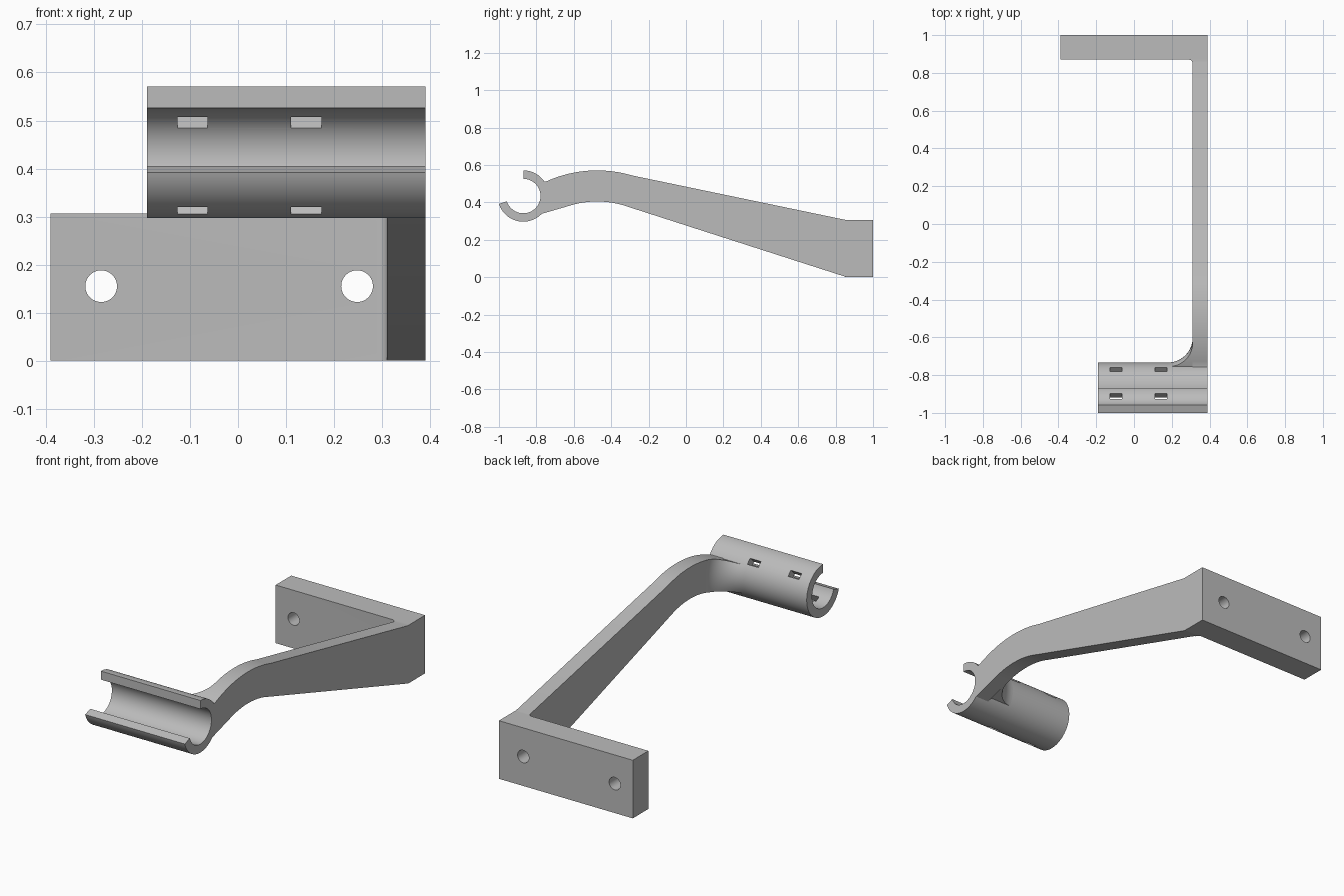
import bpy, bmesh
from math import sin, cos, radians
from mathutils import Vector, Matrix

cube = bpy.data.objects.get("Cube")
if cube:
    bpy.data.objects.remove(cube, do_unlink=True)

grey = bpy.data.materials.new("plain grey")
grey.use_nodes = True
grey.diffuse_color = (0.5, 0.5, 0.5, 1)
grey.node_tree.nodes["Principled BSDF"].inputs["Base Color"].default_value = (0.5, 0.5, 0.5, 1)

CY, CZ = -0.87, 0.434          # clip axis
R_OUT, R_IN = 0.137, 0.092
ARM_IN, ARM_OUT = 0.31, 0.39   # arm faces along x


def finish(name, bm):
    bmesh.ops.recalc_face_normals(bm, faces=bm.faces)
    mesh = bpy.data.meshes.new(name)
    bm.to_mesh(mesh)
    bm.free()
    mesh.materials.append(grey)
    ob = bpy.data.objects.new(name, mesh)
    bpy.context.collection.objects.link(ob)
    return ob


def prism(name, pts, axis, lo, hi):
    """Extrude a 2D outline along x (points are y, z) or z (points are x, y)."""
    bm = bmesh.new()
    place = (lambda p, t: (t, *p)) if axis == "x" else (lambda p, t: (*p, t))
    face = bm.faces.new([bm.verts.new(place(p, lo)) for p in pts])
    new = bmesh.ops.extrude_face_region(bm, geom=[face])["geom"]
    shift = Vector(place((0, 0), hi - lo))
    bmesh.ops.translate(bm, vec=shift, verts=[v for v in new if isinstance(v, bmesh.types.BMVert)])
    return finish(name, bm)


def arc(cx, cy, r, a0, a1, n):
    angles = [radians(a0 + (a1 - a0) * i / n) for i in range(n + 1)]
    return [(cx + r * cos(a), cy + r * sin(a)) for a in angles]


def boolean(ob, cutter, operation):
    cutter.hide_render = True
    mod = ob.modifiers.new("cut", "BOOLEAN")
    mod.operation, mod.object, mod.solver = operation, cutter, "EXACT"
    bpy.context.view_layer.objects.active = ob
    bpy.ops.object.modifier_apply(modifier=mod.name)
    bpy.data.objects.remove(cutter, do_unlink=True)


def arm_outline(r):
    """Side outline of the arm, its front end hugging radius r of the clip."""
    top = arc(-0.475, -0.089, 0.66, 73.5, 114.5, 20)
    front = arc(CY, CZ, r, 34, -44, 16)
    under = arc(-0.475, -0.089, 0.494, 108, 70, 16)
    return [(0.87, 0), (0.87, 0.306), (0.855, 0.306)] + top + front + under + [(0.86, 0)]


# Wall plate with a small inner fillet and two screw holes
plate = prism("wall_plate", [(-0.39, 0.87)] + arc(0.29, 0.85, 0.02, 90, 0, 6)
              + [(ARM_IN, 0.87), (ARM_OUT, 0.87), (ARM_OUT, 1), (-0.39, 1)], "z", 0, 0.306)
for x in (-0.285, 0.248):
    bm = bmesh.new()
    bmesh.ops.create_cone(bm, cap_ends=True, segments=48, radius1=0.033, radius2=0.033, depth=0.5,
                          matrix=Matrix.Translation((x, 0.93, 0.155)) @ Matrix.Rotation(radians(90), 4, "X"))
    boolean(plate, finish("hole_cutter", bm), "DIFFERENCE")

# Curved arm
arm = prism("arm", arm_outline(R_OUT), "x", ARM_IN, ARM_OUT)

# Open tube clip with four strap slots
ring = arc(CY, CZ, R_OUT, 90, -162, 84) + arc(CY, CZ, R_IN, -162, 90, 84)
clip = prism("tube_clip", ring, "x", -0.19, ARM_OUT)
for x in (-0.095, 0.142):
    for angle in (43, -117):
        bm = bmesh.new()
        turn = Matrix.Translation((x, CY, CZ)) @ Matrix.Rotation(radians(angle), 4, "X")
        box = Matrix.Translation((0, 0.115, 0)) @ Matrix.Diagonal((0.063, 0.1, 0.032, 1))
        bmesh.ops.create_cube(bm, size=1, matrix=turn @ box)
        boolean(clip, finish("slot_cutter", bm), "DIFFERENCE")

# Flare: concave fillet revolved about the clip axis, trimmed to the arm outline
FR = 0.13
bm = bmesh.new()
section = arc(ARM_IN - FR, R_OUT + FR, FR, 0, -90, 20) + [(ARM_IN - FR, 0.11), (ARM_IN, 0.11)]
verts = [bm.verts.new((x, CY + r, CZ)) for x, r in section]
start = bm.faces.new(verts)
spin = Matrix.Rotation(radians(-70), 3, "X")
bmesh.ops.rotate(bm, cent=(0, CY, CZ), matrix=spin, verts=bm.verts)
geom = [start] + start.edges[:] + verts
copy = bmesh.ops.duplicate(bm, geom=geom)["geom"]
bmesh.ops.delete(bm, geom=[start], context="FACES_ONLY")
bmesh.ops.spin(bm, geom=[g for g in copy if isinstance(g, bmesh.types.BMFace)], cent=(0, CY, CZ),
               axis=(1, 0, 0), angle=radians(140), steps=48, use_duplicate=False)
bmesh.ops.remove_doubles(bm, verts=bm.verts, dist=1e-5)
bmesh.ops.holes_fill(bm, edges=[e for e in bm.edges if e.is_boundary], sides=0)
flare = finish("arm_flare", bm)
boolean(flare, prism("flare_trim", arm_outline(0.12), "x", 0.1, 0.5), "INTERSECT")

# Smooth round surfaces, keep hard edges
bpy.ops.object.select_all(action="DESELECT")
for ob in (plate, arm, clip, flare):
    ob.select_set(True)
bpy.context.view_layer.objects.active = clip
bpy.ops.object.shade_smooth_by_angle(angle=radians(25))
